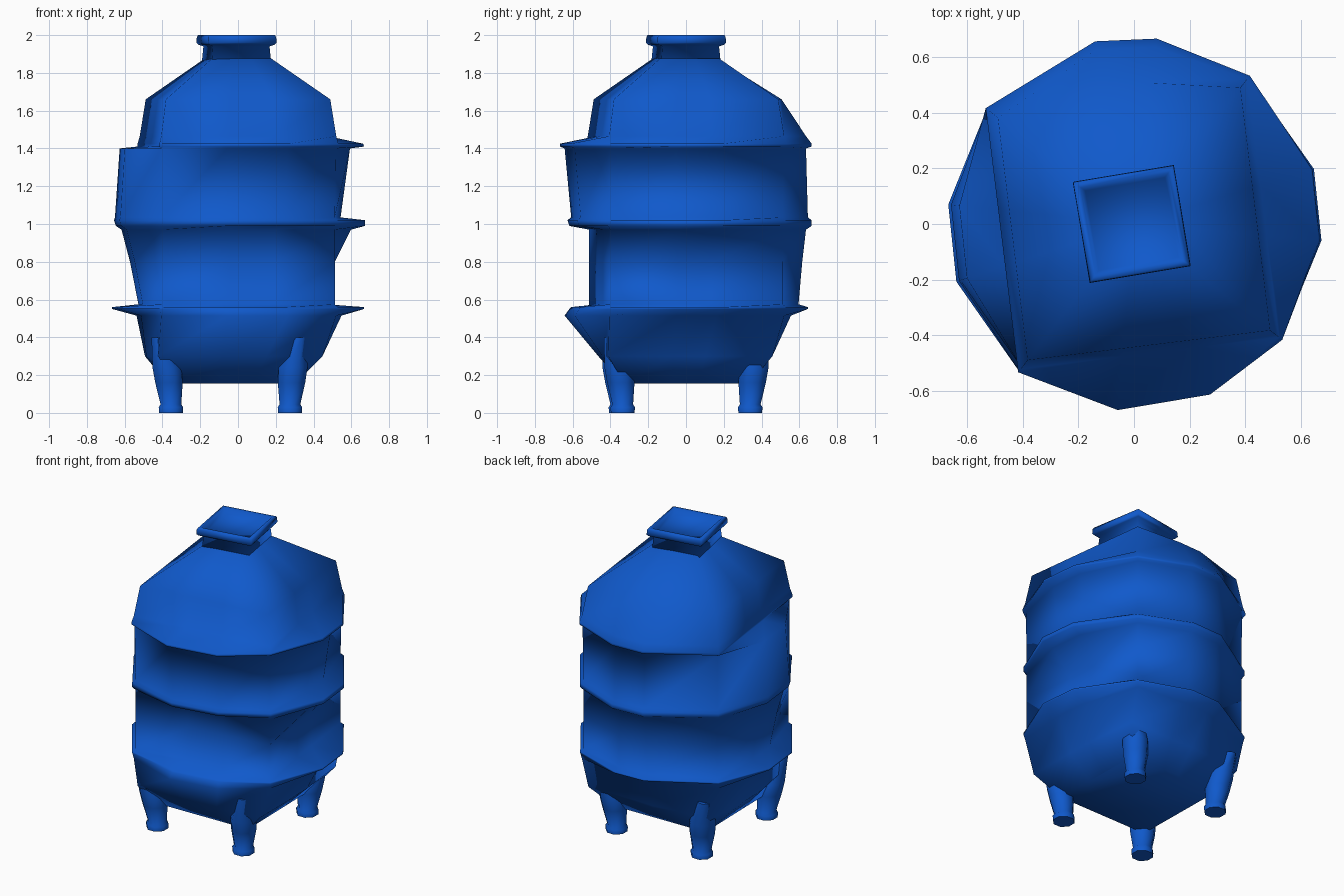
import bpy, bmesh, math

if "Cube" in bpy.data.objects:
    bpy.data.objects.remove(bpy.data.objects["Cube"])

blue = bpy.data.materials.new("deep blue")
blue.diffuse_color = (0.005, 0.10, 0.60, 1)
blue.use_nodes = True
blue.node_tree.nodes["Principled BSDF"].inputs["Base Color"].default_value = blue.diffuse_color
TURN = 52  # direction of the first body corner, degrees


def loft(name, rings, angle=100):
    """Skin a list of equal-length point rings and cap both ends."""
    bm = bmesh.new()
    loops = [[bm.verts.new(p) for p in ring] for ring in rings]
    n = len(loops[0])
    for a, b in zip(loops, loops[1:]):
        for i in range(n):
            j = (i + 1) % n
            bm.faces.new((a[i], a[j], b[j], b[i]))
    bm.faces.new(loops[0][::-1])
    bm.faces.new(loops[-1])
    bmesh.ops.recalc_face_normals(bm, faces=bm.faces[:])
    me = bpy.data.meshes.new(name)
    bm.to_mesh(me)
    bm.free()
    me.materials.append(blue)
    ob = bpy.data.objects.new(name, me)
    bpy.context.collection.objects.link(ob)
    bpy.ops.object.select_all(action='DESELECT')
    ob.select_set(True)
    bpy.context.view_layer.objects.active = ob
    bpy.ops.object.shade_smooth_by_angle(angle=math.radians(angle))
    return ob


def ring(z, corner, back=0, left=0, front=0, right=0, turn=TURN, dx=0):
    """Turned square whose four sides bulge to the given radius (0 = flat)."""
    pts = []
    bends = ((31, 50), (32, 56), (33, 62), (33, 55))
    for k, (side, bend) in enumerate(zip((back, left, front, right), bends)):
        for da in (0, *bend):
            flat = corner * math.cos(math.pi / 4) / math.cos(math.radians(da - 45))
            r = max(side, flat) if da else corner
            a = math.radians(turn + 90 * k + da)
            pts.append((r * math.cos(a) + dx, r * math.sin(a), z))
    return pts


# body in one skin: belly, three hoops, two barrel sections, shoulder
loft("barrel_body", [
    ring(0.155, 0.47, turn=46, dx=-0.035),
    ring(0.30, 0.615, 0.46, 0.49, 0.47, 0.46, turn=48, dx=-0.01),
    ring(0.515, 0.66, 0.56, 0.54, 0.645, 0.55),
    ring(0.55, 0.67, 0.65, 0.67, 0.62, 0.67),     # lower hoop edge
    ring(0.56, 0.67, 0.65, 0.67, 0.61, 0.67),
    ring(0.575, 0.65, 0.60, 0.53),
    ring(0.80, 0.65, 0.62, 0.575),
    ring(0.97, 0.65, 0.64, 0.62, 0, 0.60),
    ring(0.99, 0.67, 0.67, 0.65, 0.62, 0.675),    # middle hoop edge
    ring(1.02, 0.67, 0.67, 0.66, 0.63, 0.675),
    ring(1.035, 0.65, 0.65, 0.655, 0.61, 0.545),
    ring(1.40, 0.655, 0.64, 0.63, 0.645, 0.595),
    ring(1.41, 0.675, 0.67, 0, 0.67, 0.67),       # upper hoop edge
    ring(1.425, 0.675, 0.67, 0, 0.67, 0.665),
    ring(1.465, 0.66, 0.64),
    ring(1.66, 0.62, 0.51),
    ring(1.875, 0.225)])


# square neck with a hollow rim
def square(z, r):
    return [(r * math.cos(math.radians(TURN + 2.5 + 90 * k)) - 0.008,
             r * math.sin(math.radians(TURN + 2.5 + 90 * k)), z) for k in range(4)]


loft("neck", [square(z, r) for z, r in
              ((1.86, 0.225), (1.94, 0.215), (1.95, 0.25), (1.96, 0.26),
               (1.99, 0.258), (2.0, 0.25), (1.998, 0.225), (1.96, 0.205))])

# four legs with small feet, blending into the belly
legs = {"front_left_leg": (-0.355, -0.345), "front_right_leg": (0.275, -0.335),
        "back_right_leg": (0.275, 0.34), "back_left_leg": (-0.355, 0.34)}
profile = ((0, 0.064, 1), (0.03, 0.066, 1), (0.045, 0.056, 1),
           (0.16, 0.074, 1.03), (0.24, 0.078, 1.06), (0.40, 0.04, 1.18))
for name, (x, y) in legs.items():
    loft(name, [[(x * s + r * 1.06 * math.cos(math.radians(22.5 + 45 * i)),
                  y * s + r * 1.06 * math.sin(math.radians(22.5 + 45 * i)), z)
                 for i in range(8)] for z, r, s in profile], 60)
